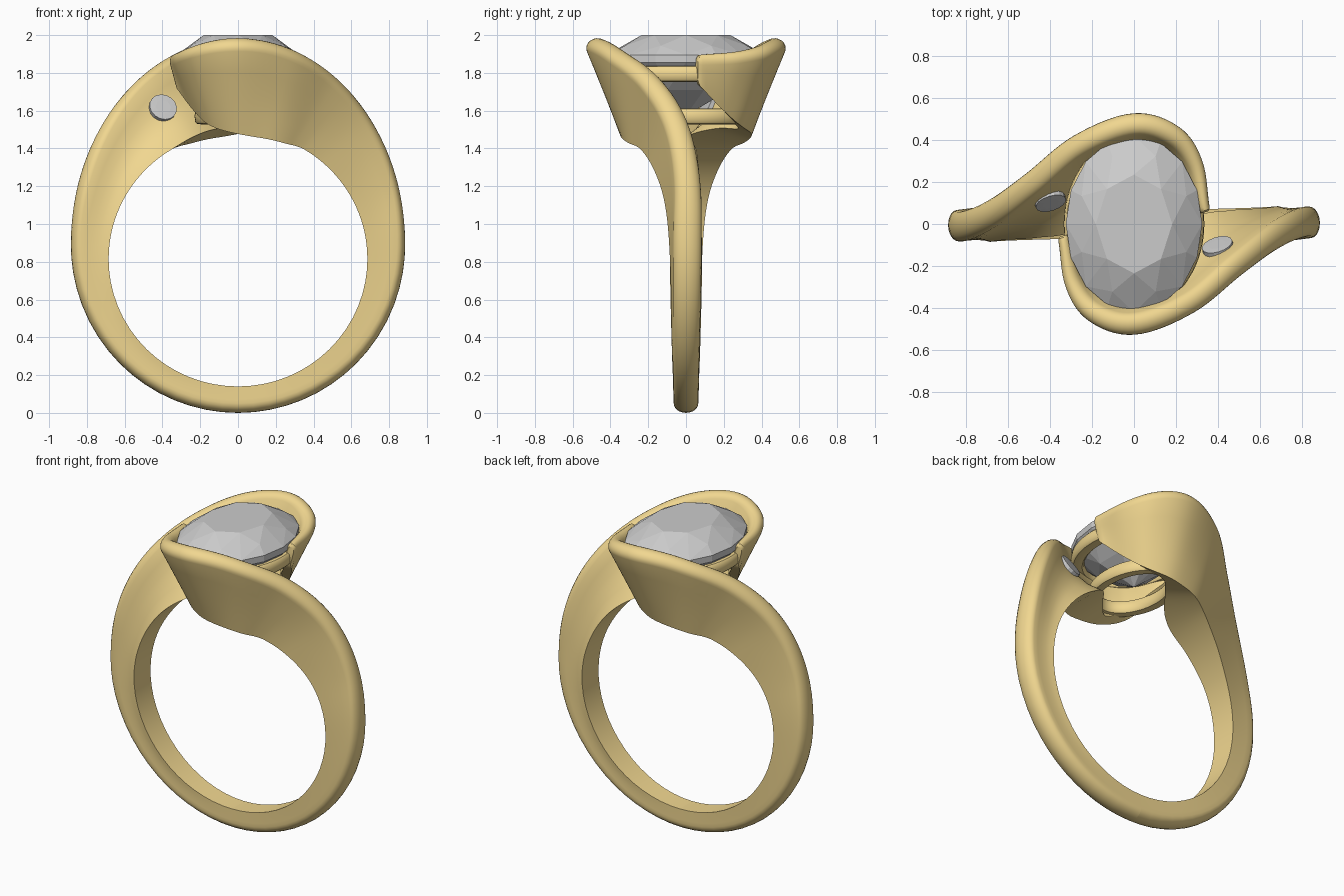
import bpy, bmesh, math
from mathutils import Vector, Matrix

if "Cube" in bpy.data.objects:
    bpy.data.objects.remove(bpy.data.objects["Cube"])

def material(name, col):
    m = bpy.data.materials.new(name)
    m.diffuse_color = col
    m.use_nodes = True
    m.node_tree.nodes["Principled BSDF"].inputs["Base Color"].default_value = m.diffuse_color
    return m

GOLD = material("gold", (0.88, 0.68, 0.28, 1))
STONE = material("stone", (0.55, 0.55, 0.56, 1))

def finish(name, bm, mat, smooth=True):
    bmesh.ops.recalc_face_normals(bm, faces=bm.faces[:])
    me = bpy.data.meshes.new(name)
    bm.to_mesh(me)
    bm.free()
    ob = bpy.data.objects.new(name, me)
    bpy.context.collection.objects.link(ob)
    me.materials.append(mat)
    if smooth:
        bpy.ops.object.select_all(action='DESELECT')
        ob.select_set(True)
        bpy.context.view_layer.objects.active = ob
        bpy.ops.object.shade_smooth_by_angle(angle=math.radians(38))
    return ob

def skin(bm, loops, caps=True):
    rows = [[bm.verts.new(p) for p in l] for l in loops]
    n = len(rows[0])
    for a, b in zip(rows, rows[1:]):
        for i in range(n):
            bm.faces.new((a[i], a[(i + 1) % n], b[(i + 1) % n], b[i]))
    if caps:
        bm.faces.new(rows[0])
        bm.faces.new(rows[-1])

# half shank stations: outer angle, outer y, inner angle, inner y, inner lift, rim width, inner width
ST = [
    (0,     0,     0,   0,    0,   .13, .13),
    (45,    0,     45,  0,    0,   .14, .15),
    (90,    .01,   90,  0,    0,   .15, .17),
    (110,   .01,   117, -.02, 0,   .14, .19),
    (127.7, -.055, 138, -.06, 0,   .13, .25),
    (144.8, -.20,  155, -.12, 0,   .12, .30),
    (162.2, -.39,  168, -.24, 0,   .11, .20),
    (180,   -.49,  180, -.31, 0,   .11, .08),
    (193.1, -.435, 190, -.27, .05, .10, .07),
    (200.2, -.29,  197, -.20, .14, .08, .06),
    (202.6, -.08,  206, -.08, .30, .06, .05),
]

def spline(st, steps=8):
    ghost = (-45, 0, -45, 0, 0, .14, .15)
    end = tuple(2 * a - b for a, b in zip(st[-1], st[-2]))
    p = [ghost] + list(st) + [end]
    out = []
    for k in range(1, len(p) - 2):
        for j in range(steps):
            t = j / steps
            out.append([.5 * (2*b + (c-a)*t + (2*a-5*b+4*c-d)*t*t + (3*b-a-3*c+d)*t**3)
                        for a, b, c, d in zip(*p[k-1:k+3])])
    return out + [list(st[-1])]

def outer(deg, y):
    a = math.radians(deg)
    c = -math.cos(a)
    return Vector((.885 * math.sin(a), y, .89 + c * (.89 if c < 0 else 1.09)))

def inner(deg, y, lift):
    a = math.radians(deg)
    return Vector((.685 * math.sin(a), y, .815 - .675 * math.cos(a) + lift))

def arm(name, turn):
    rows = spline(ST)
    pairs = [(outer(*r[:2]), inner(*r[2:5])) for r in rows]
    mids = [(o + i) / 2 for o, i in pairs]
    loops = []
    for i, r in enumerate(rows):
        (O, I), wo, wi = pairs[i], r[5], r[6]
        tan = mids[min(i+1, len(mids)-1)] - mids[max(i-1, 0)]
        if i == 0:
            tan = Vector((1, 0, 0))
        up = (O - I).normalized()
        n = tan.cross(up).normalized()
        s = min(1, max(0, (r[2] - 150) / 25))
        m = Vector((0, 1, 0)).lerp(n, s).normalized()
        C = O - up * .05
        f0, f1 = C - n * wo / 2, I - m * wi / 2
        loop = [f0.lerp(f1, f) for f in (1, .75, .5, .25)]
        for k in range(11):                       # rounded rim
            a = math.pi * k / 10
            loop.append(C - n * (wo / 2 * math.cos(a)) + up * (.05 * math.sin(a)))
        for f in (.2, .4, .6, .8, 1):             # dished inner face
            loop.append(f0.lerp(f1, f) + (n * wo).lerp(m * wi, f ** 3))
        loops.append(loop)
    # rounded tip
    last = loops[-1]
    c = sum(last, Vector()) / len(last)
    d = (mids[-1] - mids[-2]).normalized()
    for k, s in ((.015, .9), (.025, .65)):
        loops.append([c + (p - c) * s + d * k for p in last])
    M = Matrix.Rotation(turn, 4, 'Z')
    bm = bmesh.new()
    skin(bm, [[M @ p for p in l] for l in loops])
    return finish(name, bm, GOLD)

arm("right_shank_half", 0)
left = arm("left_shank_half", math.pi)

# oval seat rings
def oval_ring(name, rx, ry, z, w, h):
    bm = bmesh.new()
    loops = []
    for i in range(65):
        a = 2 * math.pi * i / 64
        l = []
        for k in range(12):
            b = 2 * math.pi * k / 12
            cx, sz = math.cos(b), math.sin(b)
            u = math.copysign(abs(cx) ** .6, cx) * w / 2
            v = math.copysign(abs(sz) ** .6, sz) * h / 2
            l.append(((rx + u) * math.cos(a), (ry + u) * math.sin(a), z + v))
        loops.append(l)
    skin(bm, loops, False)
    bmesh.ops.remove_doubles(bm, verts=bm.verts[:], dist=1e-5)
    finish(name, bm, GOLD)

oval_ring("upper_seat_ring", .295, .375, 1.795, .08, .085)
oval_ring("lower_seat_ring", .195, .285, 1.57, .07, .085)

# faceted stone: table, crown, girdle, pavilion as a convex hull
def stone(name, rx, ry, crown, depth, M, n=8):
    rings = [(.56, crown, n, 0), (.83, crown * .55, n, .5), (1, .02, 2*n, 0),
             (1, -.02, 2*n, 0), (.6, -depth * .55, n, .5)]
    bm = bmesh.new()
    for s, z, m, off in rings:
        for i in range(m):
            a = 2 * math.pi * (i + off) / m
            bm.verts.new(M @ Vector((rx * s * math.cos(a), ry * s * math.sin(a), z)))
    bm.verts.new(M @ Vector((0, 0, -depth)))
    bmesh.ops.convex_hull(bm, input=bm.verts[:])
    bmesh.ops.dissolve_limit(bm, angle_limit=.01, verts=bm.verts[:], edges=bm.edges[:])
    finish(name, bm, STONE, False)

stone("centre_stone", .325, .42, .125, .30, Matrix.Translation((0, 0, 1.875)))

# small accent stones laid flush on the dished shoulder faces
_, spot, nrm, _ = left.closest_point_on_mesh(Vector((-.39, .08, 1.63)))
for name, turn in (("left_accent_stone", 0), ("right_accent_stone", math.pi)):
    R = Matrix.Rotation(turn, 4, 'Z')
    q = nrm.to_track_quat('Z', 'Y').to_matrix().to_4x4()
    stone(name, .075, .075, .022, .06, R @ Matrix.Translation(spot) @ q)
